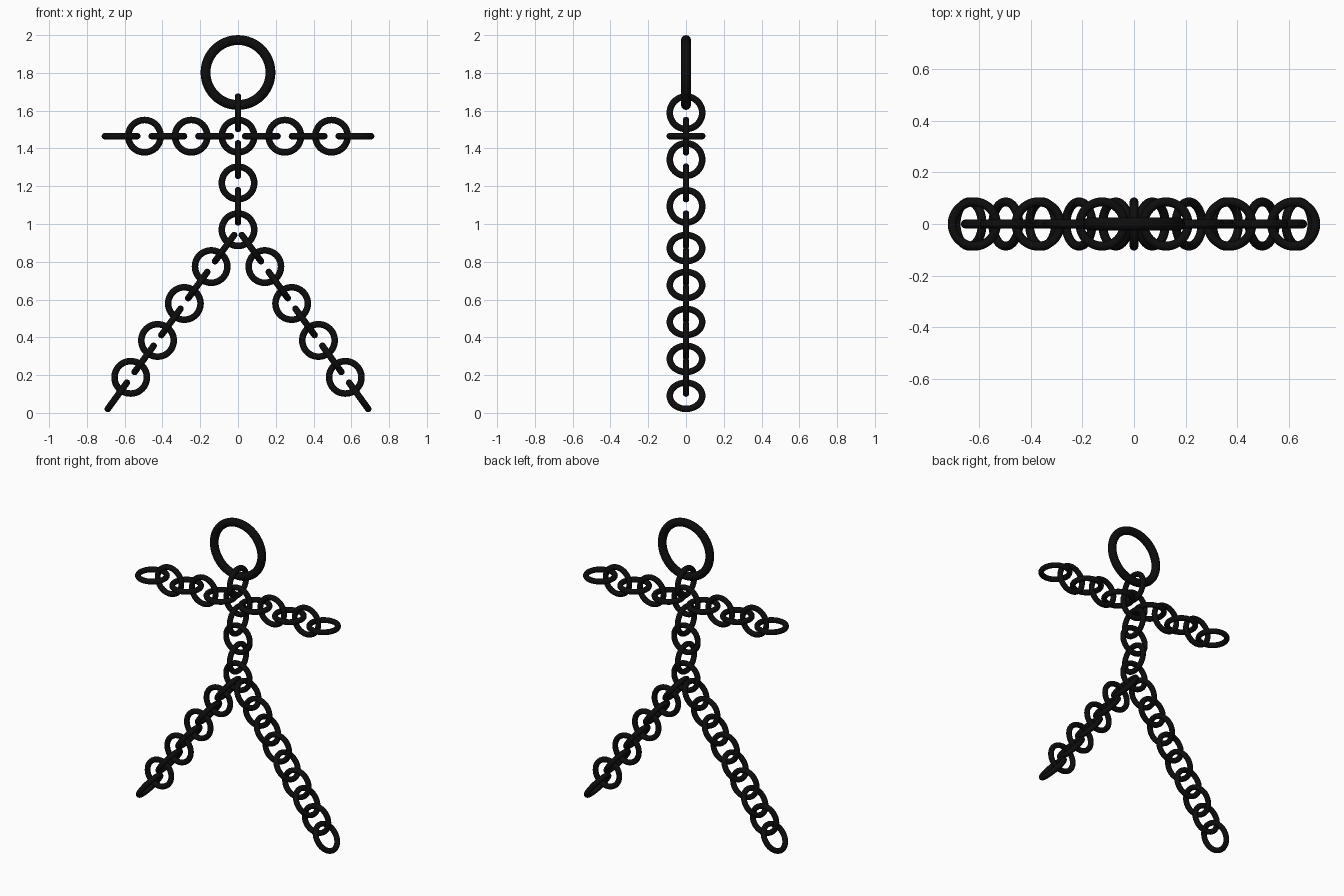
import bpy
from math import radians, sin, cos
from mathutils import Vector

cube = bpy.data.objects.get("Cube")
if cube:
    bpy.data.objects.remove(cube, do_unlink=True)

# Single dark metal colour
black = bpy.data.materials.new("black_metal")
black.use_nodes = True
colour = (0.004, 0.004, 0.004, 1)
black.diffuse_color = colour
black.node_tree.nodes["Principled BSDF"].inputs["Base Color"].default_value = colour

FRONT = Vector((0, 1, 0))


def ring(name, centre, axis, major=0.0858, minor=0.0172):
    turn = Vector((0, 0, 1)).rotation_difference(axis).to_euler()
    bpy.ops.mesh.primitive_torus_add(
        location=centre, rotation=turn, major_radius=major,
        minor_radius=minor, major_segments=48, minor_segments=16)
    obj = bpy.context.object
    obj.name = name
    obj.data.materials.append(black)
    bpy.ops.object.shade_smooth()


def chain(name, start, direction, step, count):
    """Links after the start point, alternately edge-on and facing front."""
    across = direction.cross(FRONT)
    for i in range(1, count + 1):
        axis = across if i % 2 else FRONT
        ring(f"{name}_link_{i}", start + direction * step * i, axis)


STEP = 0.1238
chest = Vector((0, 0, 1.465))
hips = Vector((0, 0, 0.97))
down = Vector((0, 0, -1))

# Head, neck and torso
ring("head_ring", (0, 0, 1.802), FRONT, 0.172, 0.026)
chain("neck", chest, -down, STEP, 1)
ring("chest_link", chest, FRONT)
chain("torso", chest, down, STEP, 4)

# Arms and legs on both sides
tilt = radians(36)
for side, sign in (("left", 1), ("right", -1)):
    chain(side + "_arm", chest, Vector((sign, 0, 0)), STEP, 5)
    chain(side + "_leg", hips, Vector((sign * sin(tilt), 0, -cos(tilt))), 0.1208, 9)
